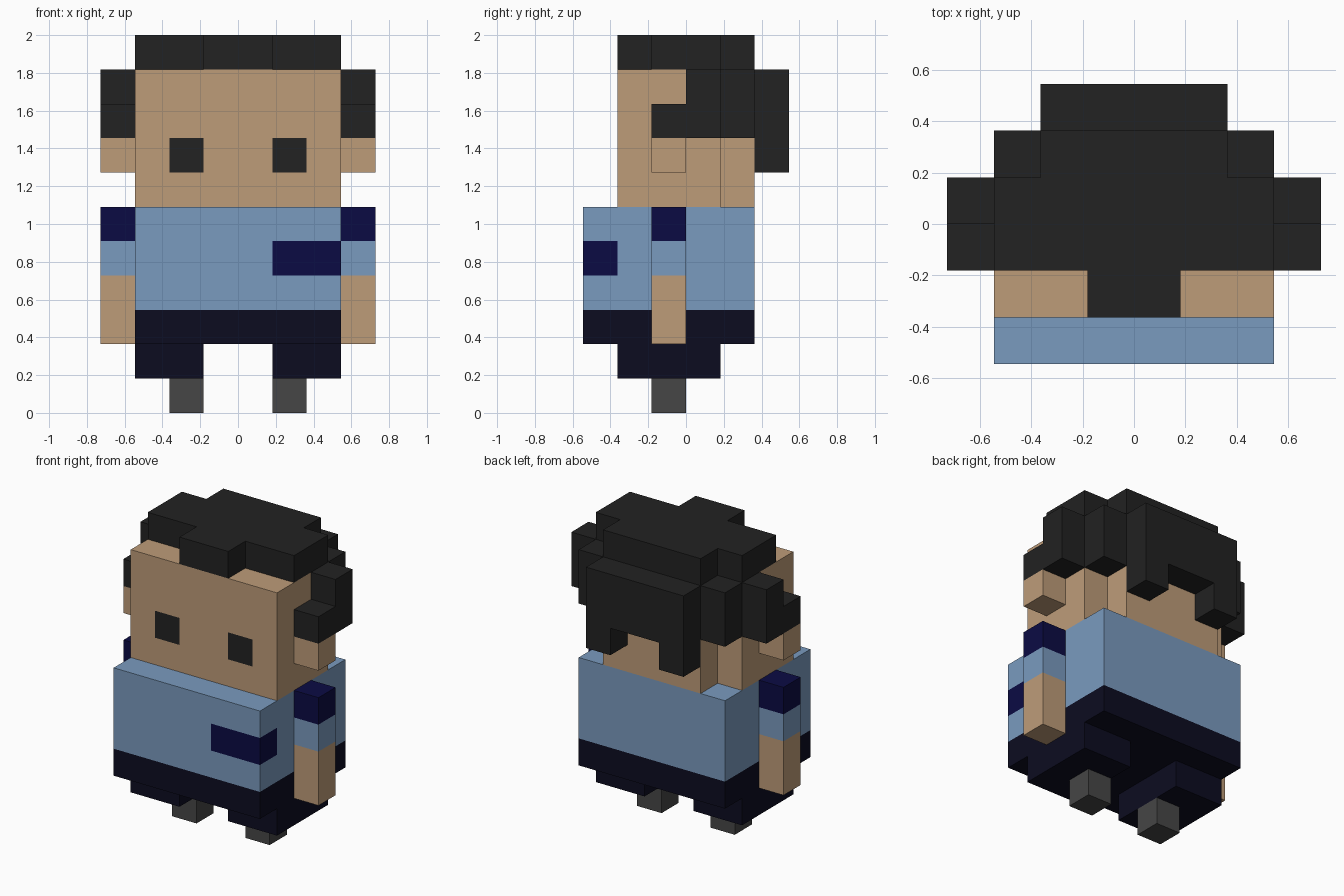
import bpy, bmesh
from mathutils import Vector

U = 2 / 11  # one block; the figure is 11 blocks tall

cube = bpy.data.objects.get("Cube")
if cube:
    bpy.data.objects.remove(cube, do_unlink=True)


def material(name, rgb):
    lin = [((c / 255 + 0.055) / 1.055) ** 2.4 if c > 10 else c / 255 / 12.92 for c in rgb]
    m = bpy.data.materials.new(name)
    m.use_nodes = True
    m.diffuse_color = (*lin, 1)
    bsdf = m.node_tree.nodes["Principled BSDF"]
    bsdf.inputs["Base Color"].default_value = (*lin, 1)
    bsdf.inputs["Roughness"].default_value = 0.9
    return m


SKIN = material("skin", (190, 156, 121))
BLACK = material("hair black", (34, 34, 34))
BLUE = material("shirt blue", (122, 155, 191))
NAVY = material("trim navy", (11, 11, 68))
PANTS = material("trouser navy", (12, 12, 32))
GREY = material("shoe grey", (70, 70, 70))


def prism(name, axis, outline, lo, hi, mats, mirror=False, cuts=(), rule=None):
    """Extrude a 2D outline (in blocks) along an axis; cuts are (axis, position) pairs,
    rule gives the material index from a face's centre and normal."""
    def place(p, d):
        v = list(p)
        v.insert(axis, d)
        return v
    bm = bmesh.new()
    face = bm.faces.new([bm.verts.new(place(p, lo)) for p in outline])
    ext = bmesh.ops.extrude_face_region(bm, geom=[face], use_keep_orig=True)
    moved = [g for g in ext["geom"] if isinstance(g, bmesh.types.BMVert)]
    bmesh.ops.translate(bm, verts=moved, vec=place((0, 0), hi - lo))
    bmesh.ops.recalc_face_normals(bm, faces=bm.faces)
    for a, pos in cuts:
        normal = Vector((a == 0, a == 1, a == 2))
        bmesh.ops.bisect_plane(bm, geom=bm.verts[:] + bm.edges[:] + bm.faces[:],
                               plane_co=normal * pos, plane_no=normal)
    bm.normal_update()
    if rule:
        for f in bm.faces:
            f.material_index = rule(f.calc_center_median(), f.normal)
    bmesh.ops.scale(bm, vec=(U, U, U), verts=bm.verts)
    mesh = bpy.data.meshes.new(name)
    bm.to_mesh(mesh)
    bm.free()
    for m in mats:
        mesh.materials.append(m)
    obj = bpy.data.objects.new(name, mesh)
    bpy.context.collection.objects.link(obj)
    if mirror:
        obj.modifiers.new("Mirror", 'MIRROR').use_mirror_merge = False
    return obj


def box(name, x, y, z, mats, **kw):
    rect = [(x[0], y[0]), (x[1], y[0]), (x[1], y[1]), (x[0], y[1])]
    return prism(name, 2, rect, z[0], z[1], mats, **kw)


# Legs and body
box("shoes", (1, 2), (-1, 0), (0, 1), [GREY], mirror=True)
box("trouser_legs", (1, 3), (-2, 1), (1, 2), [PANTS], mirror=True)
box("trouser_waist", (-3, 3), (-3, 2), (2, 3), [PANTS])

# Shirt with a pocket patch wrapping round the left front corner
box("shirt", (-3, 3), (-3, 2), (3, 6), [BLUE, NAVY],
    cuts=[(0, 1), (1, -2), (2, 4), (2, 5)],
    rule=lambda c, n: int(c.x > 1 and c.y < -2 and 4 < c.z < 5 and abs(n.z) < 0.5))

# Arms: bare forearm, blue sleeve, navy shoulder
box("arms", (3, 4), (-1, 0), (2, 6), [SKIN, BLUE, NAVY], mirror=True,
    cuts=[(2, 4), (2, 5)],
    rule=lambda c, n: 2 if c.z > 5 else 1 if c.z > 4 else 0)

# Head, narrower at the back, with eyes cut into the face
prism("head", 2, [(-3, -2), (3, -2), (3, 1), (2, 1), (2, 2), (-2, 2), (-2, 1), (-3, 1)],
      6, 10, [SKIN, BLACK],
      cuts=[(0, x) for x in (-2, -1, 1, 2)] + [(2, 7), (2, 8)],
      rule=lambda c, n: int(n.y < -0.5 and 1 < abs(c.x) < 2 and 7 < c.z < 8))
box("ears", (3, 4), (-1, 0), (7, 8), [SKIN], mirror=True)

# Hair: crown with fringe, sides, rear corners and notched back
prism("hair_crown", 2, [(-1, -2), (1, -2), (1, -1), (3, -1), (3, 1), (2, 1),
                        (2, 2), (-2, 2), (-2, 1), (-3, 1), (-3, -1), (-1, -1)],
      10, 11, [BLACK])
prism("hair_sides", 0, [(-1, 8), (1, 8), (1, 10), (0, 10), (0, 9), (-1, 9)],
      3, 4, [BLACK], mirror=True)
box("hair_rear_corners", (2, 3), (1, 2), (8, 10), [BLACK], mirror=True)
prism("hair_back", 1, [(-2, 7), (-1, 7), (-1, 8), (1, 8), (1, 7), (2, 7), (2, 10), (-2, 10)],
      2, 3, [BLACK])
